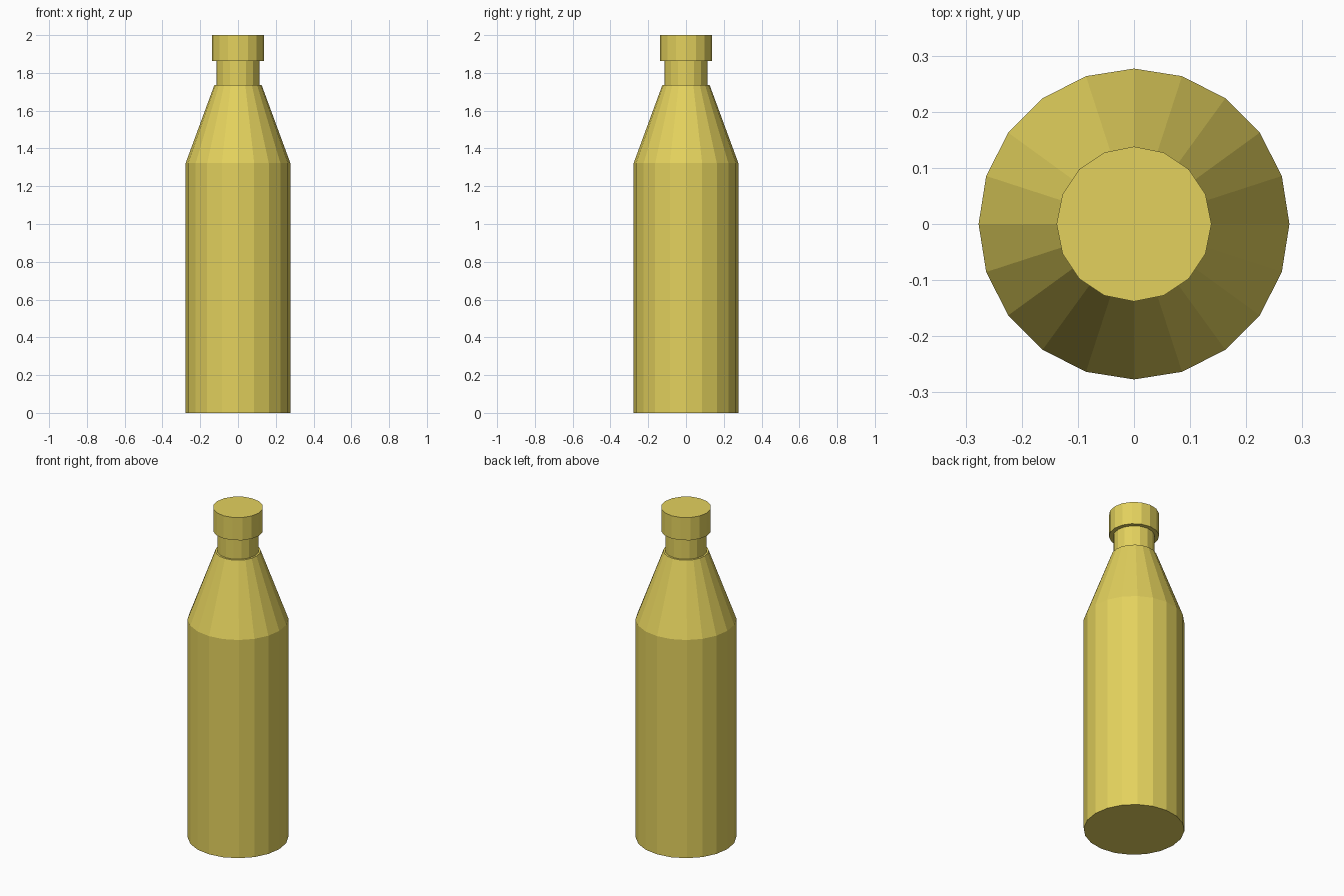
import bpy

if "Cube" in bpy.data.objects:
    bpy.data.objects.remove(bpy.data.objects["Cube"])

mat = bpy.data.materials.new("yellow")
mat.diffuse_color = (0.77, 0.64, 0.11, 1)
mat.use_nodes = True
mat.node_tree.nodes["Principled BSDF"].inputs["Base Color"].default_value = mat.diffuse_color


def section(name, sides, r_bottom, r_top, z0, z1):
    """Flat-shaded closed cylinder or cone section with a vertex on each axis."""
    bpy.ops.mesh.primitive_cone_add(vertices=sides, radius1=r_bottom, radius2=r_top,
                                    depth=z1 - z0, location=(0, 0, (z0 + z1) / 2))
    ob = bpy.context.object
    ob.name = name
    ob.data.materials.append(mat)
    return ob


# Main body and tapering shoulder
section("body", 20, 0.277, 0.277, 0.0, 1.323)
section("shoulder", 20, 0.277, 0.125, 1.323, 1.736)
# Slim neck and wider cap
section("neck", 16, 0.114, 0.114, 1.736, 1.862)
section("cap", 16, 0.138, 0.138, 1.862, 2.0)
